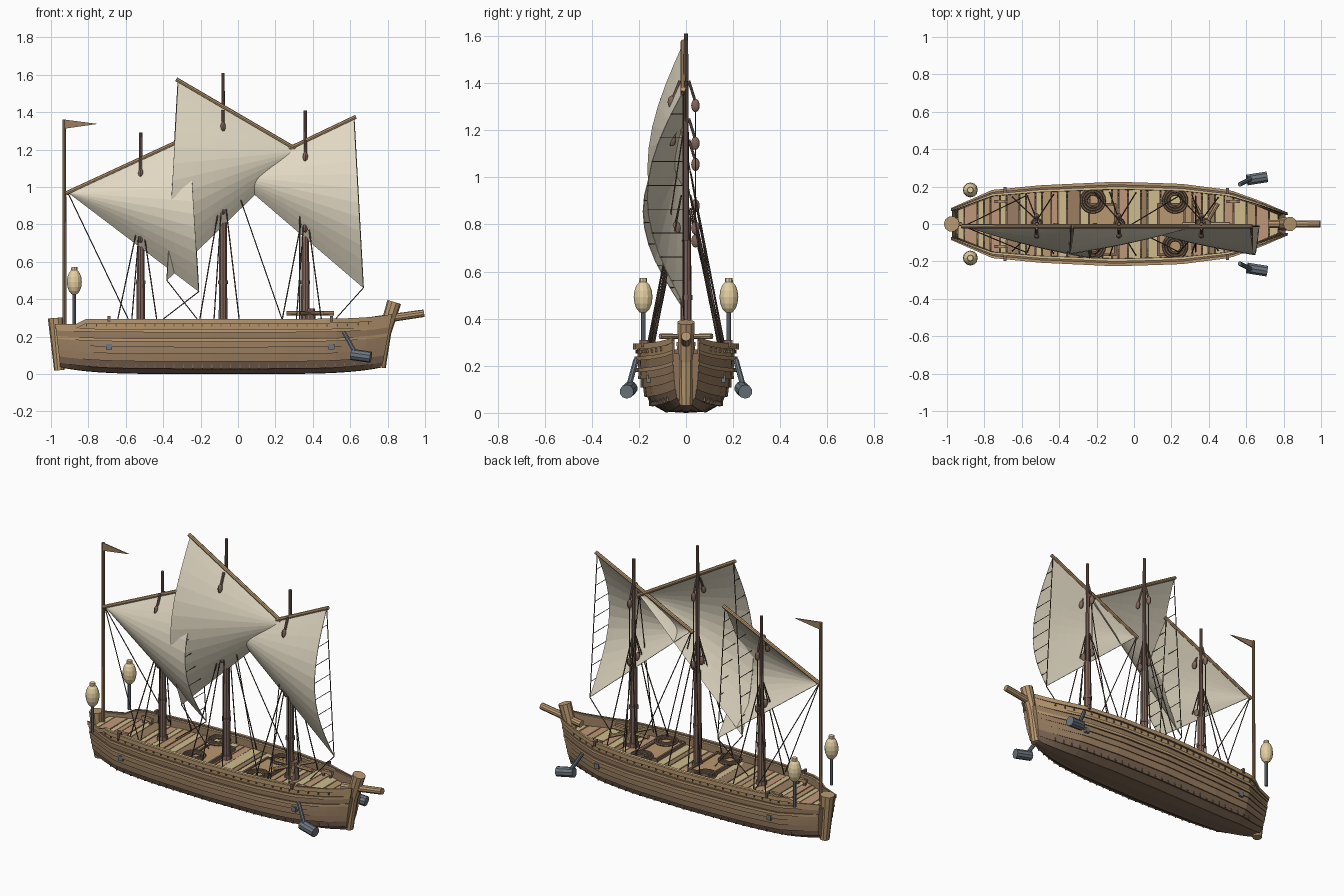
import bpy, bmesh, math, random
from mathutils import Vector, Matrix

random.seed(4)
if "Cube" in bpy.data.objects:
    bpy.data.objects.remove(bpy.data.objects["Cube"])


def material(name, r, g, b):
    col = [(c / 255) ** 2.2 for c in (r, g, b)] + [1]
    m = bpy.data.materials.new(name)
    m.use_nodes = True
    m.diffuse_color = col
    m.node_tree.nodes["Principled BSDF"].inputs["Base Color"].default_value = col
    return m


CANVAS = material("canvas", 224, 215, 193)
OAK = material("oak rail", 184, 151, 111)
TAN = material("tan plank", 207, 187, 140)
PINK = material("rosy plank", 190, 150, 121)
MID = material("hull brown", 153, 125, 97)
DARK = material("hull dark brown", 126, 103, 85)
MAST = material("mast brown", 128, 102, 91)
STEEL = material("blue grey steel", 108, 118, 127)
ROPE = material("dark rope", 96, 80, 70)
CREAM = material("lamp cream", 226, 206, 161)


def finish(name, bm, *mats):
    bmesh.ops.recalc_face_normals(bm, faces=bm.faces)
    me = bpy.data.meshes.new(name)
    bm.to_mesh(me)
    bm.free()
    for m in mats:
        me.materials.append(m)
    ob = bpy.data.objects.new(name, me)
    bpy.context.collection.objects.link(ob)
    return ob


def rods(name, mat, items, sides=8):
    """Tapered rods, each given as start, end, start radius, end radius."""
    bm = bmesh.new()
    for a, b, r0, r1 in items:
        a, b = Vector(a), Vector(b)
        d = b - a
        mx = Matrix.Translation((a + b) / 2) @ d.to_track_quat('Z', 'Y').to_matrix().to_4x4()
        bmesh.ops.create_cone(bm, cap_ends=True, segments=sides, radius1=r0,
                              radius2=r1, depth=d.length, matrix=mx)
    return finish(name, bm, mat)


def balls(name, mat, places, size):
    bm = bmesh.new()
    for p in places:
        bmesh.ops.create_uvsphere(bm, u_segments=12, v_segments=8, radius=1,
                                  matrix=Matrix.Translation(p) @ Matrix.Diagonal((*size, 1)))
    return finish(name, bm, mat)


def boxes(name, mat, items):
    bm = bmesh.new()
    for p, size in items:
        bmesh.ops.create_cube(bm, size=1, matrix=Matrix.Translation(p) @ Matrix.Diagonal((*size, 1)))
    return finish(name, bm, mat)


# Plan outline of the ship: half width along the length
PLAN = [(-1, .07), (-.95, .085), (-.75, .182), (-.5, .207), (-.1, .226),
        (.25, .215), (.5, .182), (.65, .122), (.78, .055), (1, .04)]


def half_width(x):
    for (x0, w0), (x1, w1) in zip(PLAN, PLAN[1:]):
        if x <= x1:
            return w0 + (w1 - w0) * (x - x0) / (x1 - x0)


# Hull: overlapping strakes lofted from stern to bow
STRAKES = [(0, 0, .07, .004, 2), (.085, .002, .135, .03, 2), (.147, .028, .165, .07, 2),
           (.176, .067, .182, .11, 1), (.192, .107, .192, .145, 1), (.203, .143, .201, .175, 1),
           (.215, .173, .215, .19, 0), (.202, .19, .204, .225, 1), (.218, .223, .218, .24, 0),
           (.205, .24, .208, .272, 0), (.225, .27, .225, .295, 0)]
profile, tints = [], []
for w0, z0, w1, z1, tint in STRAKES:
    profile += [(w0, z0), (w1, z1)]
    tints += [tint, 2]
# Cap rail, gutter and tan inner rail
profile += [(.208, .295), (.208, .28), (.2, .28), (.2, .29), (.185, .29), (.183, .225)]
tints[-1:] = [0, 2, 2, 3, 3, 1]


def hull_point(t, w, z):
    s = t * 2 - 1
    x0 = -.95 + 1.72 * t
    x = x0 + (.055 * max(s, 0) ** 4 - .03 * max(-s, 0) ** 4) * z / .3
    rise = .035 * abs(s) ** 5 * (1 - z / .3) + .025 * max(s, 0) ** 8 * z / .3
    if s < -.85 and z > .25:    # the rail steps down at the stern
        rise -= .028
    return Vector((x, w * half_width(x0) / .225, z + rise))


bm = bmesh.new()
N = 34
for side in (1, -1):
    rings = []
    for i in range(N + 1):
        pts = [hull_point(i / N, w, z) for w, z in profile]
        rings.append([bm.verts.new((p.x, p.y * side, p.z)) for p in pts])
    for a, b in zip(rings, rings[1:]):
        for j, tint in enumerate(tints):
            bm.faces.new((a[j], b[j], b[j + 1], a[j + 1])).material_index = tint
    # Close the bow and stern
    for ring in (rings[0], rings[-1]):
        p = ring[-1].co
        bm.faces.new(ring + [bm.verts.new((p.x, 0, p.z))]).material_index = 1
finish("hull", bm, OAK, MID, DARK, TAN)

# Small frame ends along the bottom, and nails along the rail
ticks = []
for i in range(3, 33):
    for side in (1, -1):
        for w, z, h in ((.15, .04, .02), (.207, .26, .014)):
            p = hull_point(i / 34, w, z)
            ticks.append(((p.x, p.y * side, p.z), (.006, .014, h)))
boxes("frame_ends", DARK, ticks)
boxes("mooring_plates", STEEL, [((x, s * half_width(x) * .87, .145), (.03, .02, .03))
                                for x in (-.69, .5) for s in (1, -1)])

# Stem, stern post and bowsprit
rods("stern_post", OAK, [((-.955, 0, .02), (-.975, 0, .3), .028, .042)], 10)
rods("stem", OAK, [((.76, 0, .035), (.79, 0, .25), .03, .034),
                   ((.785, 0, .22), (.835, 0, .385), .034, .038)], 10)
rods("bowsprit", OAK, [((.72, 0, .285), (.995, 0, .325), .022, .02)], 10)

# Deck planks laid across the ship
bm = bmesh.new()
x, n = -.94, 0
while x < .74:
    w = random.choice((.035, .05, .07))
    tint = (0, 1, 0, 2, 1, 0, 3)[n % 7]
    z = .245 + random.uniform(0, .004)
    corners = [(x, 1), (x + w - .005, 1), (x + w - .005, -1), (x, -1)]
    top = bm.faces.new([bm.verts.new((cx, s * half_width(cx) * .83, z)) for cx, s in corners])
    res = bmesh.ops.extrude_face_region(bm, geom=[top])
    moved = [g for g in res["geom"] if isinstance(g, bmesh.types.BMVert)]
    for v in moved:
        v.co.z -= .012
    for f in {f for v in moved for f in v.link_faces} | {top}:
        f.material_index = tint
    x, n = x + w, n + 1
finish("deck_planks", bm, TAN, PINK, OAK, MID)
boxes("deck_bars", OAK, [((x, s * .12, .275), (.075, .018, .018))
                         for x in (-.71, .53) for s in (1, -1)])
boxes("bar_posts", MAST, [((x + d, s * .12, .26), (.014, .014, .05))
                          for x in (-.71, .53) for d in (-.025, .025) for s in (1, -1)])
boxes("rail_cleats", MAST, [((x, s * half_width(x) * .97, .295), (.014, .03, .03))
                            for x in (-.69, .5) for s in (1, -1)])

# Hatches and rope coils
for hx in (-.17, .2):
    boxes("hatch_cover", OAK, [((hx, -.03, .253), (.13, .26, .014))])
    boxes("hatch_frame", DARK,
          [((hx + s * .07, -.03, .256), (.012, .28, .025)) for s in (1, -1)] +
          [((hx, -.03 + s * .135, .256), (.15, .012, .025)) for s in (1, -1)])
for cx in (-.22, .22):
    for cy in (-.12, .125):
        for r in (.035, .05, .063):
            bpy.ops.mesh.primitive_torus_add(location=(cx, cy, .27), major_radius=r, minor_radius=.007,
                                             major_segments=20, minor_segments=6)
            bpy.context.object.name = "rope_coil"
            bpy.context.object.data.materials.append(DARK)

# Capstan with six bars
cap = Vector((.385, 0, .325))
rods("capstan_drum", MAST, [((.385, 0, .24), (.385, 0, .35), .032, .026)])
rods("capstan_bars", OAK, [(cap, cap + Vector((math.cos(a), math.sin(a), 0)) * .127, .01, .012)
                           for a in (i * math.pi / 3 for i in range(6))])


def sail(name, throat, peak, clew, depth, n=12):
    """Three-cornered sail that bellies out most along its free edge."""
    T, P, C = (Vector((x, -.012, z)) for x, z in (throat, peak, clew))

    def at(u, v):
        p = T + (P.lerp(C, v) - T) * u
        p.y -= depth * (u + .08 * math.sin(math.pi * u)) * math.sin(math.pi * v)
        return p
    bm = bmesh.new()
    tip = bm.verts.new(T)
    rows = [[bm.verts.new(at(i / n, j / n)) for j in range(n + 1)] for i in range(1, n + 1)]
    for j in range(n):
        bm.faces.new((tip, rows[0][j], rows[0][j + 1]))
        for a, b in zip(rows, rows[1:]):
            bm.faces.new((a[j], b[j], b[j + 1], a[j + 1]))
    ob = finish(name, bm, CANVAS)
    ob.modifiers.new("thickness", 'SOLIDIFY').thickness = .003
    d = (P - T).normalized() * .012
    rods(name + "_yard", OAK, [(T - d, P + d, .011, .011)])
    # Edge rope with short ties to the free edge
    lines = [(P, C, .003, .003)]
    lines += [(P.lerp(C, k / 9), at(1, k / 9), .002, .002) for k in range(1, 9)]
    rods(name + "_ropes", ROPE, lines, 5)


# Masts, sails, blocks and standing rigging
RIGS = [("mizzen", -.52, 1.29, 1.07, .73, (-.91, .97), (-.26, 1.27), (-.21, .44), .172, -.58, -.43),
        ("main", -.08, 1.61, 1.32, .88, (.33, 1.19), (-.32, 1.57), (-.38, .5), .152, .33, -.2),
        ("fore", .36, 1.41, 1.16, .785, (-.03, 1.06), (.62, 1.37), (.67, .46), .155, .24, .5)]
for name, mx, top, high, low, throat, peak, clew, depth, tack, sheet in RIGS:
    rods(name + "_mast", MAST, [((mx, 0, .2), (mx, 0, low - .05), .025, .021),
                                ((mx, 0, low - .05), (mx, 0, top), .014, .009),
                                ((mx, 0, .48), (mx, 0, .5), .027, .027),
                                ((mx, 0, .24), (mx, 0, .27), .034, .03)], 10)
    sail(name + "_sail", throat, peak, clew, depth)
    balls(name + "_blocks", MAST, [(mx, y, z) for y, z in ((.04, high - .015), (-.06, high),
                                                           (.04, low), (-.04, low))],
          (.014, .018, .028))
    rods(name + "_block_straps", MAST, [((mx, .04, high), (mx, .012, high + .09), .006, .006),
                                        ((mx, -.06, high), (mx, -.024, high + .09), .008, .008)])
    lines = [((clew[0], -.012, clew[1]), (sheet, 0, .27), .003, .003),
             ((mx, .04, high), (mx, .04, low), .003, .003)]
    for s in (1, -1):
        lines.append(((throat[0], -.012, throat[1]), (tack, s * .15, .28), .003, .003))
        for dx in (-.13, -.05, .09):
            x = mx + dx
            lines.append(((mx, s * .02, low + .14), (x, s * half_width(x) * .75, .26), .0035, .0035))
    rods(name + "_shrouds", ROPE, lines, 5)

# Flag pole and pennant
rods("flag_pole", MID, [((-.928, 0, .24), (-.928, 0, 1.36), .011, .009)])
bm = bmesh.new()
bm.faces.new([bm.verts.new(p) for p in ((-.925, 0, 1.36), (-.75, 0, 1.337), (-.925, 0, 1.312))])
finish("pennant", bm, MID).modifiers.new("thickness", 'SOLIDIFY').thickness = .006

# Stern lanterns and bow anchors, one on each side
for s, side in ((1, "left"), (-1, "right")):
    y = s * .182
    rods(side + "_lantern_post", STEEL, [((-.875, y, .265), (-.875, y, .44), .01, .01)])
    balls(side + "_lantern", CREAM, [(-.875, y, .492)], (.04, .04, .07))
    rods(side + "_lantern_cap", CREAM, [((-.875, y, .54), (-.875, y, .572), .018, .016)])
    rods(side + "_anchor_arm", STEEL, [((.565, s * .212, .225), (.632, s * .245, .105), .012, .012)])
    rods(side + "_anchor_weight", STEEL, [((.605, s * .235, .105), (.71, s * .252, .09), .03, .03)], 10)
